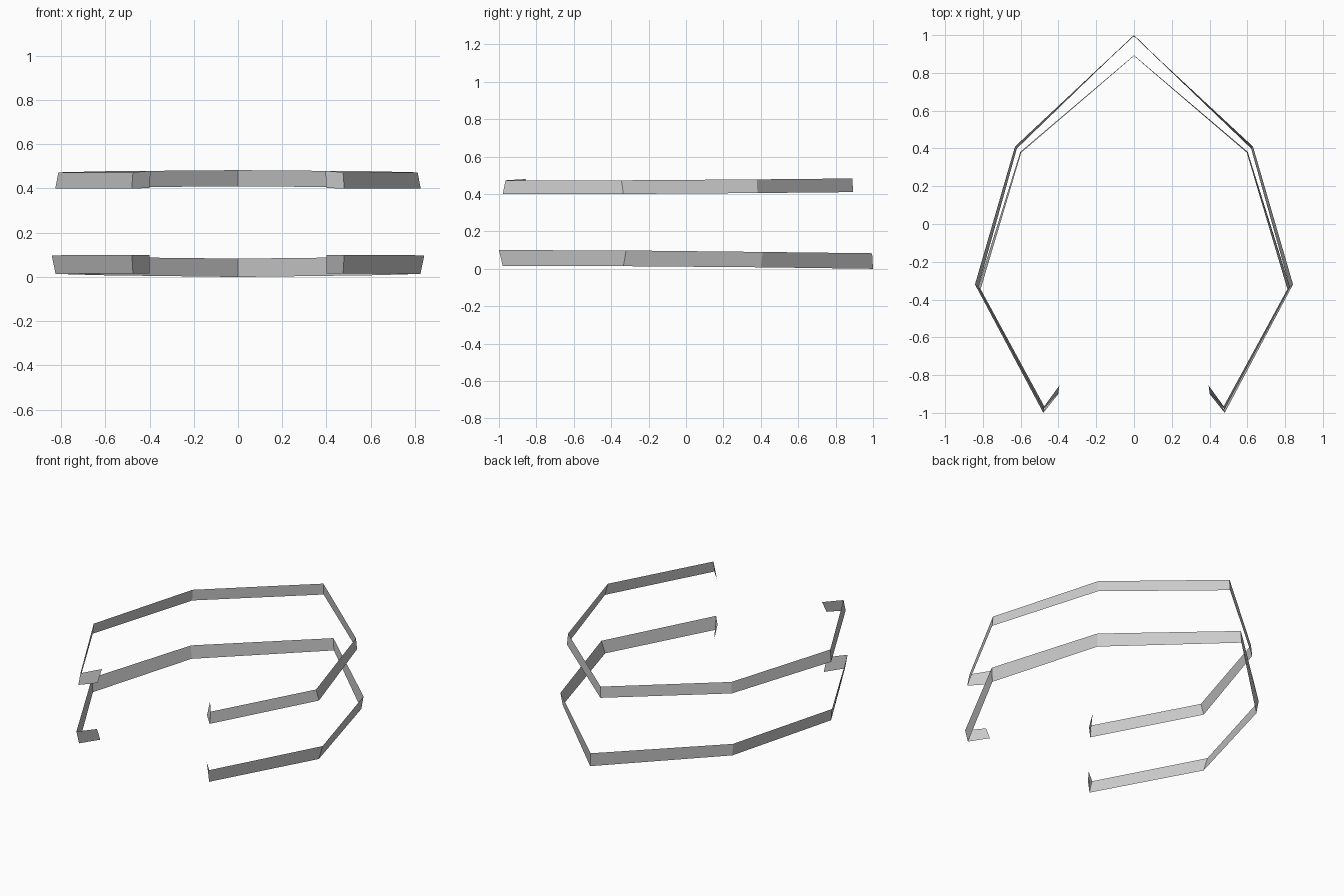
import bpy, bmesh

if "Cube" in bpy.data.objects:
    bpy.data.objects.remove(bpy.data.objects["Cube"])


def band(name, stations):
    """Open folded strip; stations run from the back apex to the inner flap
    on the right side as (top xyz, bottom xyz) and are mirrored to the left."""
    left = [tuple((-p[0], p[1], p[2]) for p in s) for s in stations[:0:-1]]
    bm = bmesh.new()
    rows = [[bm.verts.new(p) for p in s] for s in left + stations]
    for a, b in zip(rows, rows[1:]):
        bm.faces.new((a[0], a[1], b[1], b[0]))
    bmesh.ops.recalc_face_normals(bm, faces=bm.faces)
    mesh = bpy.data.meshes.new(name)
    bm.to_mesh(mesh)
    bm.free()
    obj = bpy.data.objects.new(name, mesh)
    bpy.context.collection.objects.link(obj)


# Lower band, flaring outward toward its top edge
band("lower_band", [
    ((0, 0.995, 0.083), (0, 1.0, 0.0)),
    ((0.63, 0.41, 0.09), (0.62, 0.40, 0.008)),
    ((0.842, -0.32, 0.098), (0.825, -0.335, 0.014)),
    ((0.48, -1.0, 0.10), (0.475, -0.98, 0.016)),
    ((0.40, -0.90, 0.10), (0.40, -0.865, 0.016)),
])

# Upper band, leaning inward toward its top edge
band("upper_band", [
    ((0, 0.89, 0.483), (0, 0.893, 0.41)),
    ((0.597, 0.378, 0.478), (0.602, 0.382, 0.405)),
    ((0.812, -0.345, 0.473), (0.826, -0.335, 0.40)),
    ((0.475, -0.965, 0.473), (0.48, -0.98, 0.40)),
    ((0.395, -0.855, 0.48), (0.40, -0.895, 0.402)),
])
